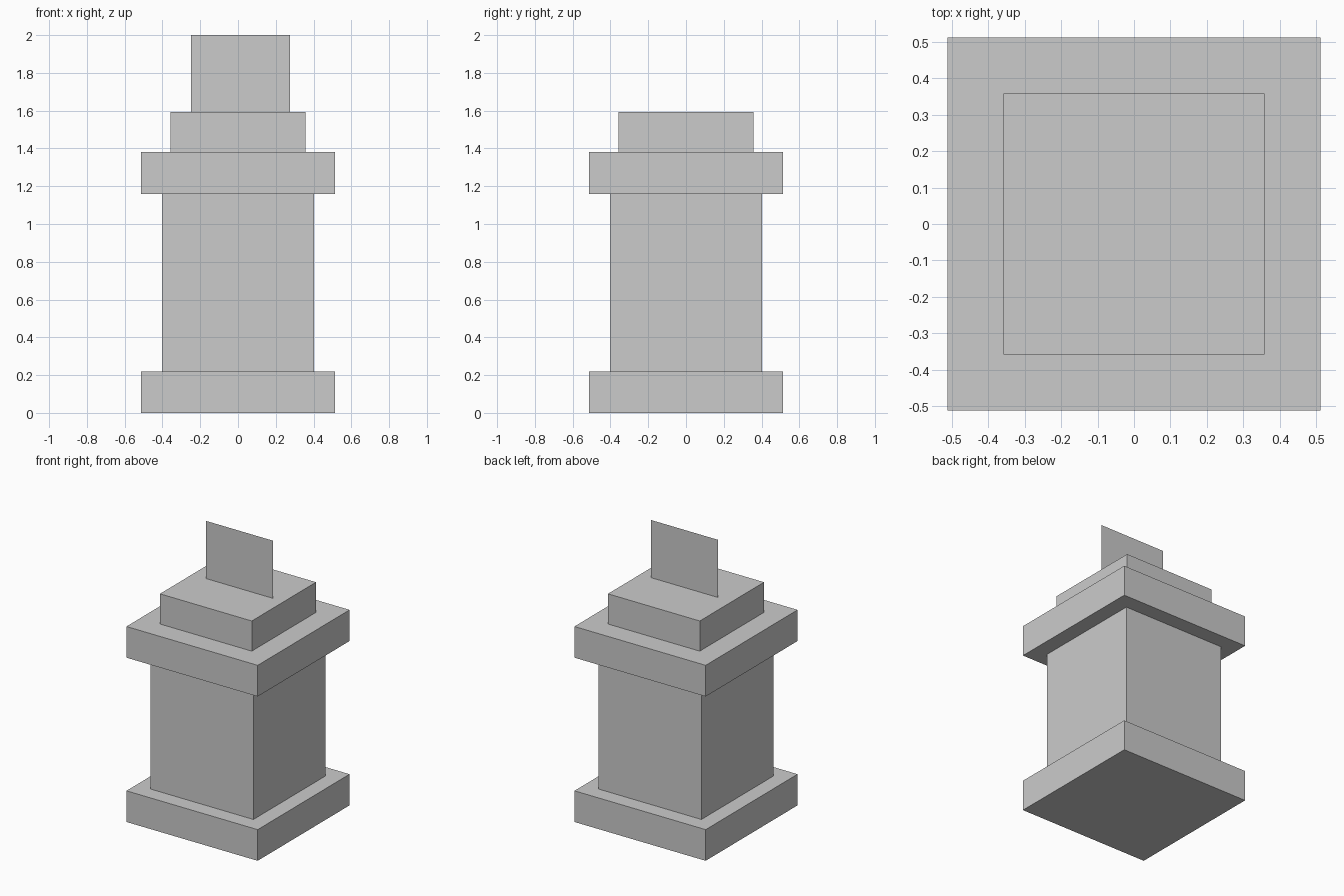
import bpy

if "Cube" in bpy.data.objects:
    bpy.data.objects.remove(bpy.data.objects["Cube"])


def block(name, width, z_bottom, z_top):
    """Square block centred on the z axis."""
    height = z_top - z_bottom
    bpy.ops.mesh.primitive_cube_add(size=1, location=(0, 0, z_bottom + height / 2))
    obj = bpy.context.object
    obj.name = name
    obj.scale = (width, width, height)
    bpy.ops.object.transform_apply(location=False, rotation=False, scale=True)
    return obj


# Stacked pedestal
block("base_slab", 1.025, 0.0, 0.22)
block("column", 0.804, 0.22, 1.16)
block("cap_slab", 1.025, 1.16, 1.38)
block("top_block", 0.717, 1.38, 1.593)

# Thin upright panel standing on the top block, slightly off centre
x_left, x_right, z_low, z_high = -0.248, 0.274, 1.593, 2.0
mesh = bpy.data.meshes.new("upright_panel")
mesh.from_pydata(
    [(x_left, 0, z_low), (x_right, 0, z_low), (x_right, 0, z_high), (x_left, 0, z_high)],
    [], [(0, 1, 2, 3)])
panel = bpy.data.objects.new("upright_panel", mesh)
bpy.context.collection.objects.link(panel)
